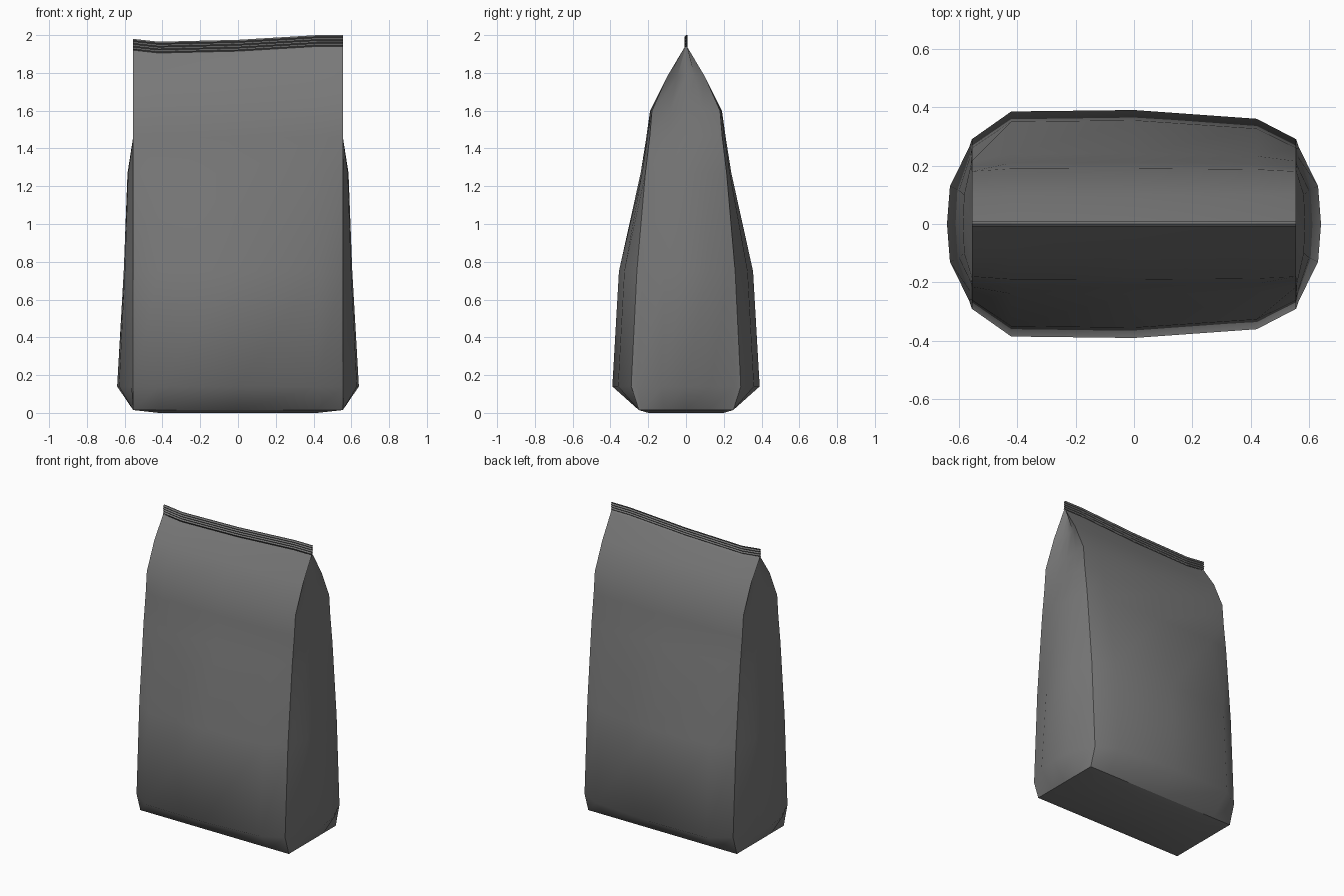
import bpy

cube = bpy.data.objects.get("Cube")
if cube:
    bpy.data.objects.remove(cube, do_unlink=True)

foil = bpy.data.materials.new("matte grey foil")
foil.use_nodes = True
grey = (0.19, 0.19, 0.19, 1)
foil.diffuse_color = grey
bsdf = foil.node_tree.nodes["Principled BSDF"]
bsdf.inputs["Base Color"].default_value = grey
bsdf.inputs["Roughness"].default_value = 0.6

HALF_WIDTH = 0.555
# Rows up the bag: height, centre depth, corner depth, seam depth, side reach
ROWS = [
    (0.015, 0.25, 0.25, 0.235, 0.555),
    (0.14, 0.39, 0.29, 0.26, 0.64),
    (0.75, 0.355, 0.26, 0.23, 0.605),
    (1.27, 0.24, 0.215, 0.20, 0.585),
    (1.46, 0.21, 0.192, 0.183, 0.555),
    (1.60, 0.19, 0.18, 0.17, 0.54),
    (1.78, 0.10, 0.10, 0.092, 0.525),
    (1.94, 0.005, 0.005, 0.004, 0.52),
]
# Columns across the bag: x, bulge share, sag of the top edge
COLUMNS = [
    (-HALF_WIDTH, 0, -0.02),
    (-0.42, 0.95, -0.035),
    (0, 1, -0.025),
    (0.42, 0.7, 0),
    (HALF_WIDTH, 0, 0),
]


def sheet(name, grid, flip=False, smooth=True):
    """Skin a grid of points into one mesh object."""
    n = len(grid[0])
    verts = [p for row in grid for p in row]
    faces = []
    for r in range(len(grid) - 1):
        for c in range(n - 1):
            a = r * n + c
            f = (a, a + 1, a + n + 1, a + n)
            faces.append(f[::-1] if flip else f)
    mesh = bpy.data.meshes.new(name)
    mesh.from_pydata(verts, [], faces)
    mesh.materials.append(foil)
    mesh.polygons.foreach_set("use_smooth", [smooth] * len(faces))
    mesh.update()
    obj = bpy.data.objects.new(name, mesh)
    bpy.context.collection.objects.link(obj)
    return obj


# Front and back panels, bulging at the middle
for name, side in (("front_panel", -1), ("back_panel", 1)):
    grid = []
    for z, centre, corner, seam, reach in ROWS:
        top = z > 1.9
        grid.append([(x, side * (corner + (centre - corner) * share), z + sag * top)
                     for x, share, sag in COLUMNS])
    sheet(name, grid, flip=side > 0)

# Side gussets, swelling low down and tucked in near the top
for name, side in (("left_gusset", 1), ("right_gusset", -1)):
    sag = COLUMNS[-1 if side > 0 else 0][2]
    grid = []
    for z, centre, corner, seam, reach in ROWS:
        swell = reach - HALF_WIDTH
        profile = [(-corner, 0), (-seam, 0.12), (-seam / 2, 0.88), (0, 1),
                   (seam / 2, 0.88), (seam, 0.12), (corner, 0)]
        grid.append([(side * (HALF_WIDTH + swell * k), y, z + sag * (z > 1.9))
                     for y, k in profile])
    sheet(name, grid, flip=side < 0)

# Base, sagging slightly to the ground
z0, depth = ROWS[0][0], ROWS[0][1]
sheet("base", [[(x, y * depth, 0 if abs(x) < 0.5 and abs(y) < 0.9 else z0)
                for x, share, sag in COLUMNS] for y in (-1, -0.8, 0, 0.8, 1)],
      flip=True)

# Crimped top seal: ribs running along the width, front and back joined on top
RIBS = 8
ribs = [(1.94 + 0.06 * i / RIBS, 0.004 * (-1) ** i) for i in range(RIBS + 1)]
loop = [(z, y - 0.004) for z, y in ribs] + [(z, y + 0.004) for z, y in reversed(ribs)]
sheet("top_seal", [[(x, y, z + sag) for x, share, sag in COLUMNS] for z, y in loop],
      smooth=False)
